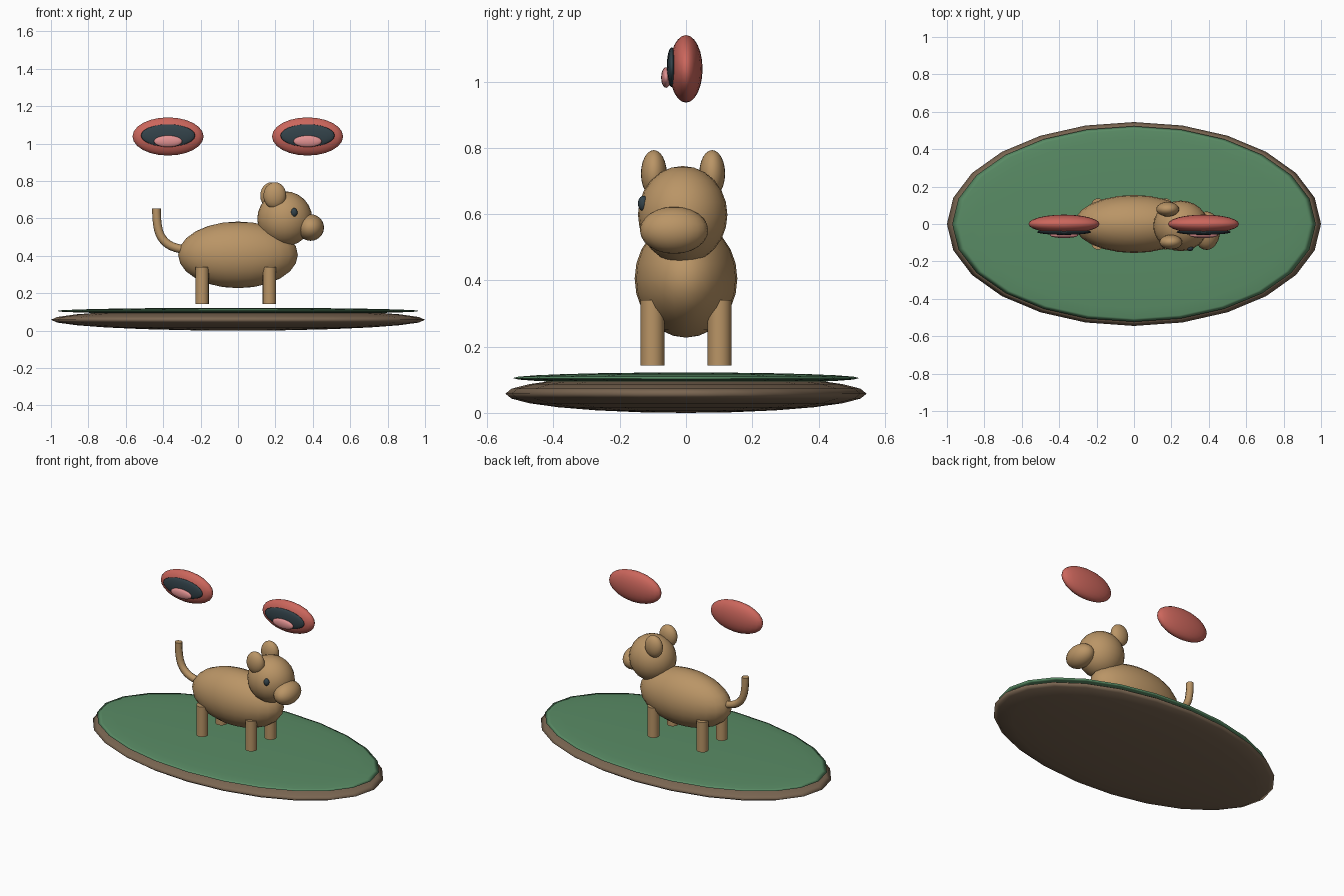
import bpy

if "Cube" in bpy.data.objects:
    bpy.data.objects.remove(bpy.data.objects["Cube"])


def material(name, rgb):
    m = bpy.data.materials.new(name)
    m.diffuse_color = (*rgb, 1)
    m.use_nodes = True
    m.node_tree.nodes["Principled BSDF"].inputs["Base Color"].default_value = m.diffuse_color
    return m


TAN = material("tan", (0.49, 0.30, 0.133))
GREEN = material("green", (0.10, 0.26, 0.13))
BROWN = material("brown", (0.196, 0.133, 0.084))
RED = material("red", (0.60, 0.133, 0.107))
DARK = material("dark", (0.033, 0.055, 0.068))
PINK = material("pink", (0.75, 0.285, 0.285))


def finish(name, mat, angle=0.9):
    ob = bpy.context.object
    ob.name = name
    ob.data.materials.append(mat)
    bpy.ops.object.shade_smooth_by_angle(angle=angle)
    return ob


def ellipsoid(name, mat, centre, radii, segments=24, rings=12):
    bpy.ops.mesh.primitive_uv_sphere_add(segments=segments, ring_count=rings, radius=1, location=centre)
    bpy.context.object.scale = radii
    bpy.ops.object.transform_apply(location=False, rotation=False, scale=True)
    return finish(name, mat, 3.14)


# Island: earth disc with a grass disc on top
ellipsoid("earth_base", BROWN, (0, 0, 0.058), (1.0, 0.545, 0.058))
ellipsoid("grass_top", GREEN, (0, 0, 0.105), (0.972, 0.523, 0.017))

# Animal body and head, the head turned slightly to the front
ellipsoid("body", TAN, (0, 0, 0.405), (0.32, 0.155, 0.178))
ellipsoid("head", TAN, (0.25, -0.01, 0.598), (0.147, 0.135, 0.147))
ellipsoid("snout", TAN, (0.388, -0.036, 0.551), (0.072, 0.103, 0.071))
ellipsoid("eye", DARK, (0.30, -0.129, 0.632), (0.018, 0.016, 0.023))
ellipsoid("near_ear", TAN, (0.197, -0.097, 0.722), (0.061, 0.039, 0.071))
ellipsoid("far_ear", TAN, (0.18, 0.079, 0.722), (0.061, 0.039, 0.071))

# Four straight legs
for end, x in (("back", -0.192), ("front", 0.168)):
    for side, y in (("near", -0.101), ("far", 0.101)):
        bpy.ops.mesh.primitive_cylinder_add(vertices=16, radius=0.036, depth=0.198, location=(x, y, 0.242))
        finish(f"{end}_{side}_leg", TAN)

# Upturned tail swept along a curve
curve = bpy.data.curves.new("tail", "CURVE")
curve.dimensions = "3D"
curve.bevel_depth = 0.023
curve.bevel_resolution = 2
curve.use_fill_caps = True
spline = curve.splines.new("BEZIER")
path = [((-0.27, 0.43), (-0.08, 0.012)), ((-0.405, 0.492), (-0.028, 0.036)), ((-0.436, 0.654), (0.0, 0.05))]
spline.bezier_points.add(len(path) - 1)
for p, ((x, z), (dx, dz)) in zip(spline.bezier_points, path):
    p.co = (x, 0, z)
    p.handle_left = (x - dx, 0, z - dz)
    p.handle_right = (x + dx, 0, z + dz)
spline.resolution_u = 6
tail = bpy.data.objects.new("tail", curve)
bpy.context.collection.objects.link(tail)
bpy.ops.object.select_all(action="DESELECT")
bpy.context.view_layer.objects.active = tail
tail.select_set(True)
bpy.ops.object.convert(target="MESH")
finish("tail", TAN)

# Two floating open mouths: lips, dark opening, tongue
for side, x in (("left", -0.374), ("right", 0.372)):
    ellipsoid(f"{side}_lips", RED, (x, 0, 1.038), (0.19, 0.05, 0.102))
    ellipsoid(f"{side}_mouth_opening", DARK, (x, -0.043, 1.043), (0.145, 0.015, 0.06))
    ellipsoid(f"{side}_tongue", PINK, (x, -0.06, 1.012), (0.076, 0.015, 0.031))
